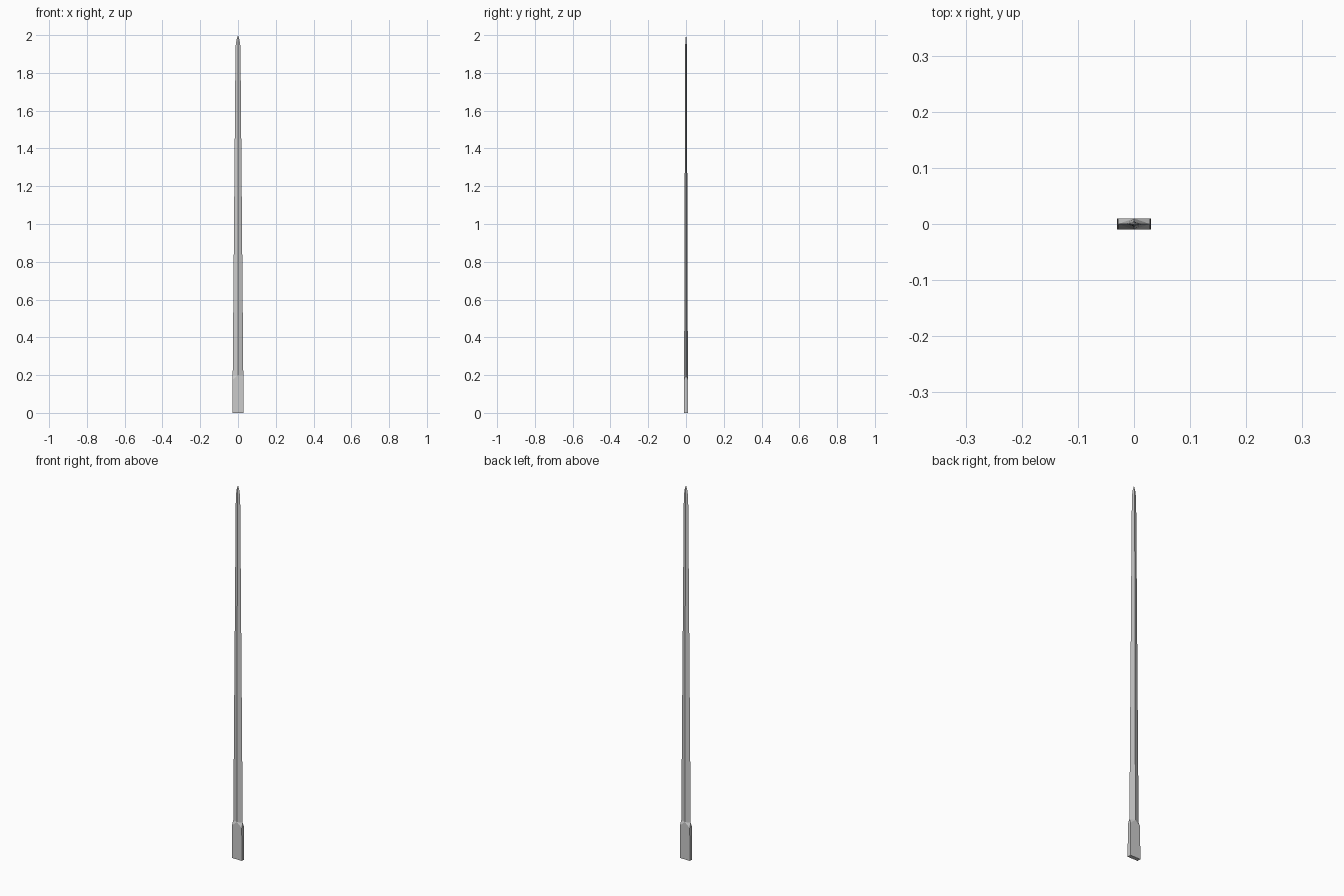
import bpy, bmesh

if "Cube" in bpy.data.objects:
    bpy.data.objects.remove(bpy.data.objects["Cube"])

bm = bmesh.new()


def ring(points):
    return [bm.verts.new(p) for p in points]


def rect(z, w, t):
    return ring([(-w, -t, z), (w, -t, z), (w, t, z), (-w, t, z)])


def diamond(z, w, t):
    # front ridge, right edge, back ridge, left edge
    return ring([(0, -t, z), (w, 0, z), (0, t, z), (-w, 0, z)])


def bridge(a, b):
    for i in range(4):
        j = (i + 1) % 4
        bm.faces.new((a[i], a[j], b[j], b[i]))


# flat rectangular base of the blade
base = rect(0, 0.03, 0.01)
shoulder = rect(0.175, 0.029, 0.01)
bm.faces.new(base[::-1])
bridge(base, shoulder)

# shoulder bevels turning the rectangle into a diamond section
sections = [diamond(z, w, t) for z, w, t in
            [(0.2, 0.028, 0.01), (1.94, 0.013, 0.0045), (1.975, 0.008, 0.003)]]
first = sections[0]
for i in range(4):
    j = (i + 1) % 4
    bm.faces.new((shoulder[i], shoulder[j], first[i]))
    bm.faces.new((shoulder[j], first[j], first[i]))

# tapering blade and point
for a, b in zip(sections, sections[1:]):
    bridge(a, b)
tip = bm.verts.new((0, 0, 2.0))
for i in range(4):
    bm.faces.new((sections[-1][i], sections[-1][(i + 1) % 4], tip))

bmesh.ops.recalc_face_normals(bm, faces=bm.faces)
mesh = bpy.data.meshes.new("blade")
bm.to_mesh(mesh)
bm.free()
bpy.context.collection.objects.link(bpy.data.objects.new("blade", mesh))
